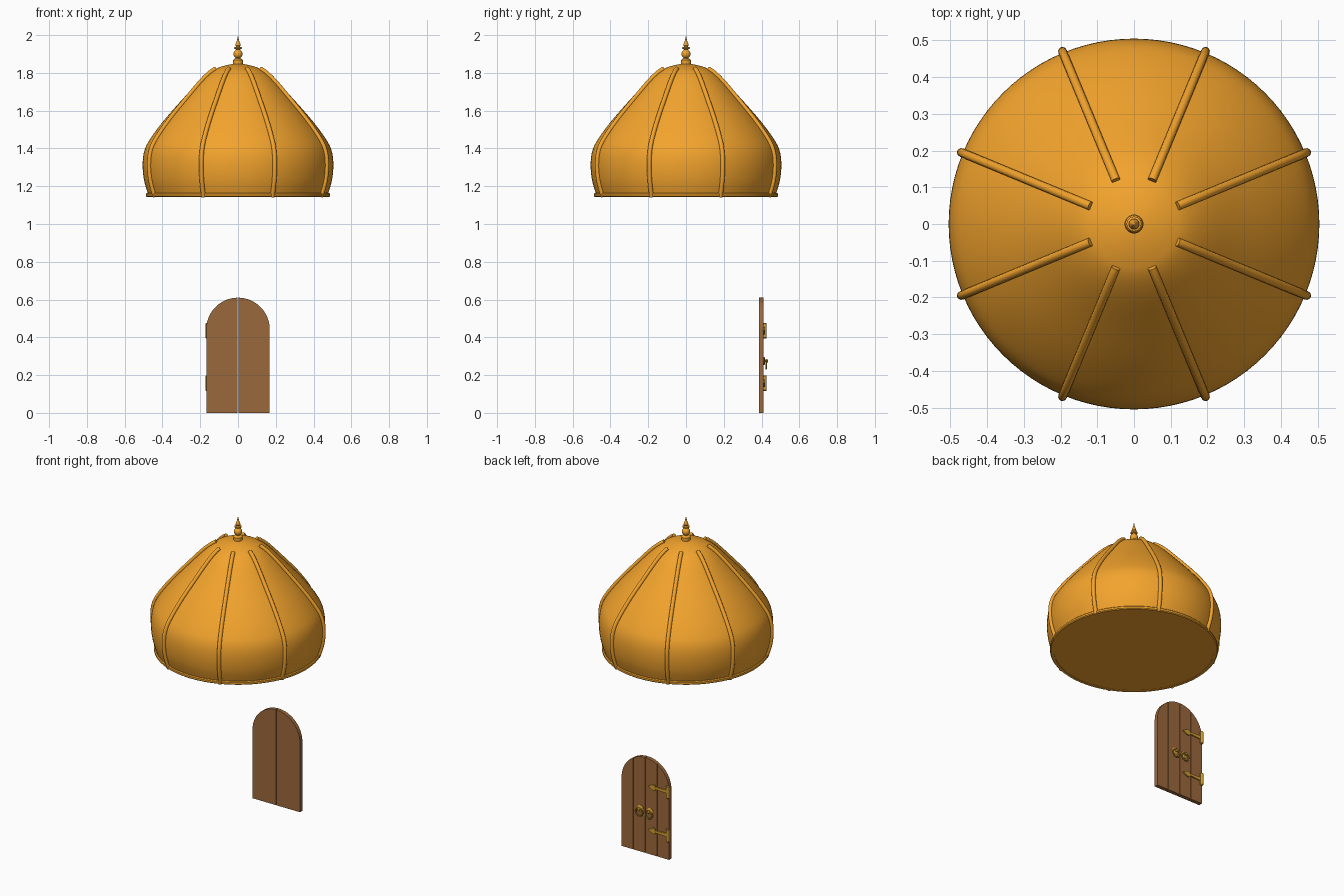
import bpy, bmesh, math
from mathutils import Vector

if "Cube" in bpy.data.objects:
    bpy.data.objects.remove(bpy.data.objects["Cube"])


def material(name, rgb):
    m = bpy.data.materials.new(name)
    m.diffuse_color = (*rgb, 1)
    m.use_nodes = True
    m.node_tree.nodes["Principled BSDF"].inputs["Base Color"].default_value = m.diffuse_color
    return m


GOLD = material("dome_gold", (0.90, 0.37, 0.026))
WOOD = material("door_wood", (0.33, 0.14, 0.045))
BRASS = material("brass", (0.62, 0.33, 0.03))


def finish(bm, name, mat, angle=35):
    bmesh.ops.remove_doubles(bm, verts=bm.verts, dist=1e-5)
    bmesh.ops.recalc_face_normals(bm, faces=bm.faces)
    me = bpy.data.meshes.new(name)
    bm.to_mesh(me)
    bm.free()
    me.materials.append(mat)
    ob = bpy.data.objects.new(name, me)
    bpy.context.collection.objects.link(ob)
    bpy.ops.object.select_all(action='DESELECT')
    ob.select_set(True)
    bpy.context.view_layer.objects.active = ob
    bpy.ops.object.shade_smooth_by_angle(angle=math.radians(angle))
    return ob


def smooth_path(pts, n=5):
    """Catmull-Rom curve through 2D points."""
    p = [Vector(q) for q in pts]
    p = [2 * p[0] - p[1]] + p + [2 * p[-1] - p[-2]]
    out = []
    for a, b, c, d in zip(p, p[1:], p[2:], p[3:]):
        for i in range(n):
            t = i / n
            out.append(0.5 * (2 * b + (c - a) * t + (2 * a - 5 * b + 4 * c - d) * t * t
                              + (3 * b - a - 3 * c + d) * t ** 3))
    return out + [p[-2]]


def lathe(name, profile, mat, seg=96, at=(0, 0, 0), axis='Z', angle=35):
    """Spin an (r, height) profile; axis 'Y' points the result along +y."""
    bm = bmesh.new()
    vs = [bm.verts.new((r, 0, z)) for r, z in profile]
    es = [bm.edges.new(e) for e in zip(vs, vs[1:])]
    bmesh.ops.spin(bm, geom=vs + es, cent=(0, 0, 0), axis=(0, 0, 1),
                   angle=2 * math.pi, steps=seg, use_duplicate=False)
    bmesh.ops.remove_doubles(bm, verts=bm.verts, dist=1e-5)
    for v in bm.verts:
        x, y, z = v.co
        v.co = Vector((x, y, z) if axis == 'Z' else (x, z, y)) + Vector(at)
    return finish(bm, name, mat, angle)


def slab(name, outline, y0, y1, mat):
    """Extrude an (x, z) outline from y0 to y1."""
    bm = bmesh.new()
    f = bm.faces.new([bm.verts.new((x, y0, z)) for x, z in outline])
    g = bmesh.ops.extrude_face_region(bm, geom=[f])['geom']
    for v in g:
        if isinstance(v, bmesh.types.BMVert):
            v.co.y = y1
    return finish(bm, name, mat)


# onion dome with closed underside
outline = smooth_path([(.472, 1.145), (.497, 1.23), (.505, 1.315), (.495, 1.39),
                       (.462, 1.455), (.387, 1.555), (.28, 1.676), (.2, 1.762),
                       (.145, 1.808), (.10, 1.829), (.05, 1.843), (0, 1.85)])
lathe("dome", [(0, 1.145)] + [tuple(p) for p in outline], GOLD)
lathe("dome_base_ring", [(.465, 1.143), (.482, 1.143), (.487, 1.148), (.487, 1.159),
                         (.482, 1.164), (.465, 1.164), (.465, 1.143)], GOLD)

# eight ribs following the dome outline
RIB = 0.012
path = [p for p in outline if p.x > .125 or p.y < 1.5]
for k in range(8):
    a = math.radians(22.5 + 45 * k)
    radial, side = Vector((math.cos(a), math.sin(a), 0)), Vector((-math.sin(a), math.cos(a), 0))
    bm = bmesh.new()
    rings = []
    for i, p in enumerate(path):
        t = path[min(i + 1, len(path) - 1)] - path[max(i - 1, 0)]
        t.normalize()
        n = radial * t.y + Vector((0, 0, -t.x))
        c = radial * p.x + Vector((0, 0, p.y)) + n * 0.004
        rings.append([bm.verts.new(c + RIB * (n * math.cos(j * math.pi / 6) + side * math.sin(j * math.pi / 6)))
                      for j in range(12)])
    for r, s in zip(rings, rings[1:]):
        for j in range(12):
            bm.faces.new((r[j], r[j - 1], s[j - 1], s[j]))
    bm.faces.new(rings[0])
    bm.faces.new(rings[-1])
    finish(bm, f"dome_rib_{k + 1}", GOLD)

# finial: collar, ball, disc and spike
ball = [(.024 * math.sin(t), 1.9 - .024 * math.cos(t))
        for t in [math.radians(d) for d in range(30, 151, 12)]]
lathe("finial", [(0, 1.84), (.026, 1.84), (.026, 1.868), (.021, 1.874), (.012, 1.877)] + ball +
      [(.010, 1.924), (.020, 1.928), (.020, 1.935), (.010, 1.938), (.014, 1.946),
       (.012, 1.956), (.007, 1.966), (.004, 1.98), (0, 2.0)], GOLD, 32)

# arched double door: flat front boards, planked back
R, SPRING = .168, .442


def arch(x0, x1, n=14):
    a0, a1 = math.acos(x1 / R), math.acos(x0 / R)
    pts = [(x0, 0), (x1, 0)]
    for i in range(n + 1):
        t = a0 + (a1 - a0) * i / n
        pts.append((R * math.cos(t), SPRING + R * math.sin(t)))
    return pts


for s, label in ((-1, "left"), (1, "right")):
    def span(a, b):
        return sorted((s * a, s * b))
    slab(f"door_{label}_leaf", arch(*span(.002, R)), .387, .404, WOOD)
    slab(f"door_{label}_inner_plank", arch(*span(.002, .082)), .404, .411, WOOD)
    slab(f"door_{label}_outer_plank", arch(*span(.086, R)), .404, .411, WOOD)

    # ring pull: rosette, knob and hanging ring
    x = s * .034
    lathe(f"door_{label}_rosette", [(0, .410), (.022, .410), (.022, .414), (.016, .418), (0, .419)],
          BRASS, 24, (x, 0, .275), 'Y')
    lathe(f"door_{label}_knob", [(0, .416), (.006, .416), (.006, .424), (.009, .428), (.007, .433), (0, .435)],
          BRASS, 16, (x, 0, .275), 'Y')
    ring = [(.024 + .004 * math.cos(t), .004 * math.sin(t)) for t in [i * math.pi / 5 for i in range(11)]]
    lathe(f"door_{label}_pull_ring", ring, BRASS, 32, (x, .424, .257), 'Y', 60)

# strap hinges on one leaf, with spear tips and upright barrels
for z, label in ((.435, "upper"), (.157, "lower")):
    half = [(-.158, .011), (-.075, .007), (-.07, .019), (-.05, .015), (-.022, 0)]
    pts = [(x, z + h) for x, h in half] + [(x, z - h) for x, h in half[-2::-1]]
    slab(f"{label}_hinge_strap", pts, .409, .418, BRASS)
    slab(f"{label}_hinge_plate", [(-.17, z - .036), (-.15, z - .036), (-.15, z + .036), (-.17, z + .036)],
         .409, .416, BRASS)
    lathe(f"{label}_hinge_barrel", [(0, -.041), (.006, -.041), (.009, -.037), (.009, .037), (.006, .041), (0, .041)],
          BRASS, 16, (-.163, .418, z))
